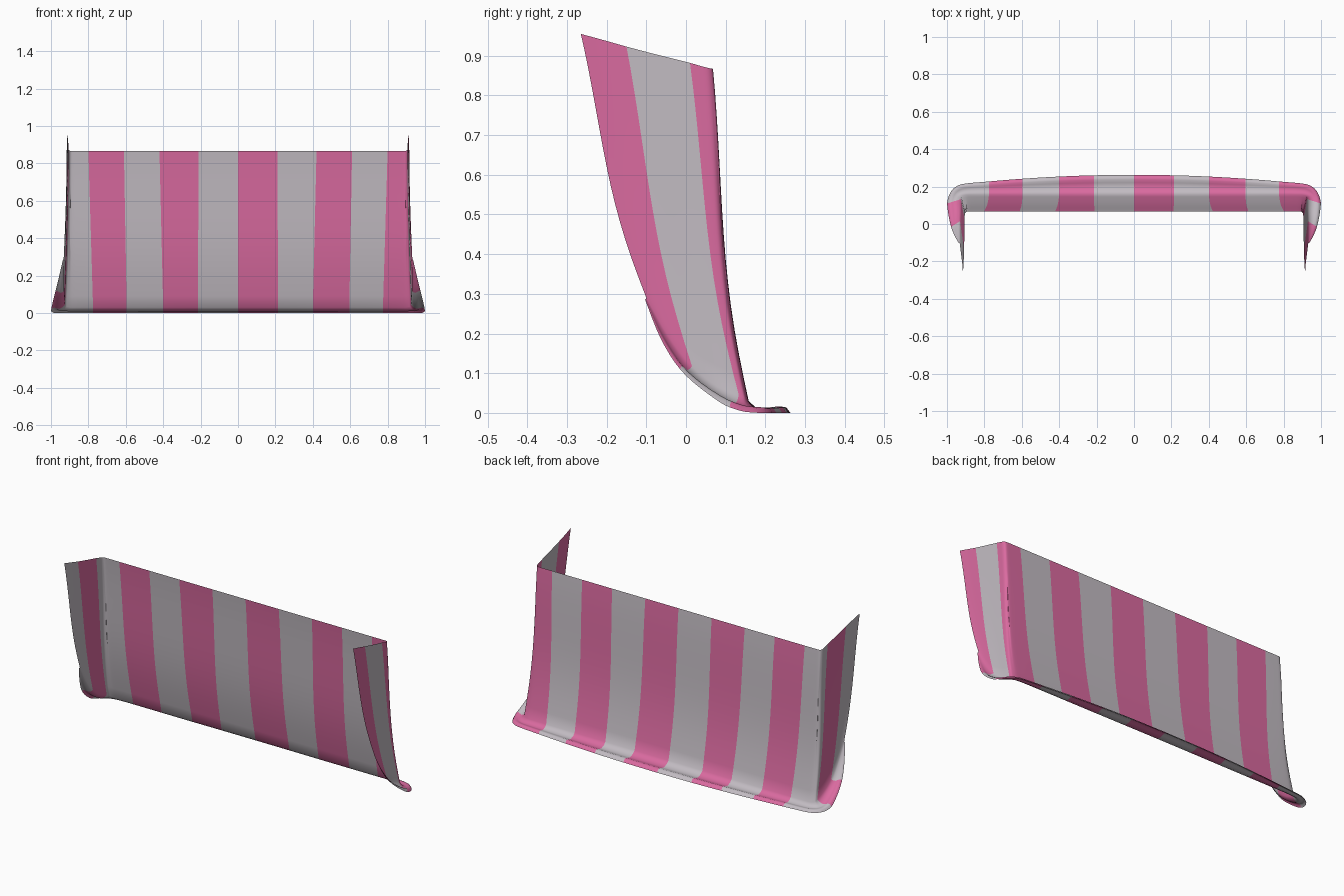
import bpy, bmesh, math
from mathutils import Vector

if "Cube" in bpy.data.objects:
    bpy.data.objects.remove(bpy.data.objects["Cube"])


def material(name, rgb):
    m = bpy.data.materials.new(name)
    m.diffuse_color = (*rgb, 1)
    m.use_nodes = True
    m.node_tree.nodes["Principled BSDF"].inputs["Base Color"].default_value = m.diffuse_color
    return m


grey = material("pale grey", (0.54, 0.50, 0.54))
pink = material("pink", (0.70, 0.145, 0.35))


# Key columns of the right half: band number, top rim, foot of wall, outer lip
def wall_key(band, x_top, x_foot):
    out_y = 0.263 - 0.05 * (x_foot / 0.92) ** 2
    return (band, Vector((x_top, 0.068, 0.867)), Vector((x_foot, 0.158, 0.03)),
            Vector((x_foot, out_y, 0)))


def key(band, top, foot, lip):
    return (band, Vector(top), Vector(foot), Vector(lip))


keys = [
    wall_key(0, 0, 0), wall_key(1, 0.21, 0.215), wall_key(2, 0.42, 0.40),
    wall_key(3, 0.61, 0.595), wall_key(4, 0.80, 0.775),
    # rounded corner
    key(4, (0.885, 0.068, 0.867), (0.885, 0.157, 0.03), (0.92, 0.213, 0)),
    key(4, (0.900, 0.062, 0.868), (0.910, 0.153, 0.033), (0.965, 0.190, 0)),
    key(4, (0.905, 0.045, 0.872), (0.922, 0.147, 0.038), (0.988, 0.155, 0.002)),
    # side wing
    key(5, (0.905, 0.010, 0.882), (0.925, 0.133, 0.045), (0.999, 0.110, 0.014)),
    key(5, (0.907, -0.070, 0.902), (0.927, 0.080, 0.068), (0.992, 0.050, 0.052)),
    key(6, (0.909, -0.150, 0.923), (0.930, 0.015, 0.118), (0.978, -0.015, 0.110)),
    key(6, (0.911, -0.210, 0.940), (0.931, -0.045, 0.195), (0.958, -0.065, 0.190)),
    key(6, (0.915, -0.265, 0.955), (0.932, -0.100, 0.290), (0.936, -0.103, 0.285)),
]

STEPS = 4


def smooth_between(pts, i, t):
    """Monotone cubic between key i and i+1, so tight corners do not overshoot."""
    def tangent(k, c):
        if k == 0:
            return pts[1][c] - pts[0][c]
        if k == len(pts) - 1:
            return pts[k][c] - pts[k - 1][c]
        a, b = pts[k][c] - pts[k - 1][c], pts[k + 1][c] - pts[k][c]
        return 2 * a * b / (a + b) if a * b > 0 else 0
    r = Vector()
    for c in range(3):
        p, q = pts[i][c], pts[i + 1][c]
        r[c] = ((2*t**3 - 3*t*t + 1) * p + (t**3 - 2*t*t + t) * tangent(i, c)
                + (3*t*t - 2*t**3) * q + (t**3 - t*t) * tangent(i + 1, c))
    return r


# Lip cross-section: share of width, height offset
LIP = [(0.15, -0.010), (0.4, -0.012), (0.6, -0.001), (0.76, 0.009),
       (0.9, 0.011), (1.0, 0.0)]
ROWS = 14


def column(top, foot, lip):
    pts = []
    for r in range(ROWS + 1):
        t = r / ROWS
        p = top.lerp(foot, t)
        p.y -= 0.02 * math.sin(math.pi * t ** 1.5)
        if p.x > 0.9:
            p.x -= 0.004 * math.sin(math.pi * t)
        pts.append(p)
    width = min(1, (lip - foot).length / 0.1)
    for f, dz in LIP:
        p = foot.lerp(lip, f)
        p.z = max(0, p.z + dz * width)
        pts.append(p)
    return pts


tops, feet, lips = ([k[n] for k in keys] for n in (1, 2, 3))
half, bands = [], []
for i in range(len(keys) - 1):
    for s in range(STEPS):
        half.append(column(*(smooth_between(c, i, s / STEPS) for c in (tops, feet, lips))))
        bands.append(keys[i][0])
half.append(column(tops[-1], feet[-1], lips[-1]))

# Striped sheet: right half and its mirror, with the stripe colours alternating
bm = bmesh.new()
for side in (1, -1):
    grid = [[bm.verts.new((p.x * side, p.y, p.z)) for p in col] for col in half]
    for i, band in enumerate(bands):
        for j in range(len(grid[0]) - 1):
            q = [grid[i][j], grid[i + 1][j], grid[i + 1][j + 1], grid[i][j + 1]]
            f = bm.faces.new(q if side == 1 else q[::-1])
            f.material_index = (band + (side == 1)) % 2
            f.smooth = True
bmesh.ops.remove_doubles(bm, verts=bm.verts, dist=0.0001)

mesh = bpy.data.meshes.new("striped_panel")
bm.to_mesh(mesh)
bm.free()
mesh.materials.append(grey)
mesh.materials.append(pink)
panel = bpy.data.objects.new("striped_panel", mesh)
bpy.context.collection.objects.link(panel)
bpy.context.view_layer.objects.active = panel
panel.select_set(True)
bpy.ops.object.shade_smooth_by_angle(angle=math.radians(50))
